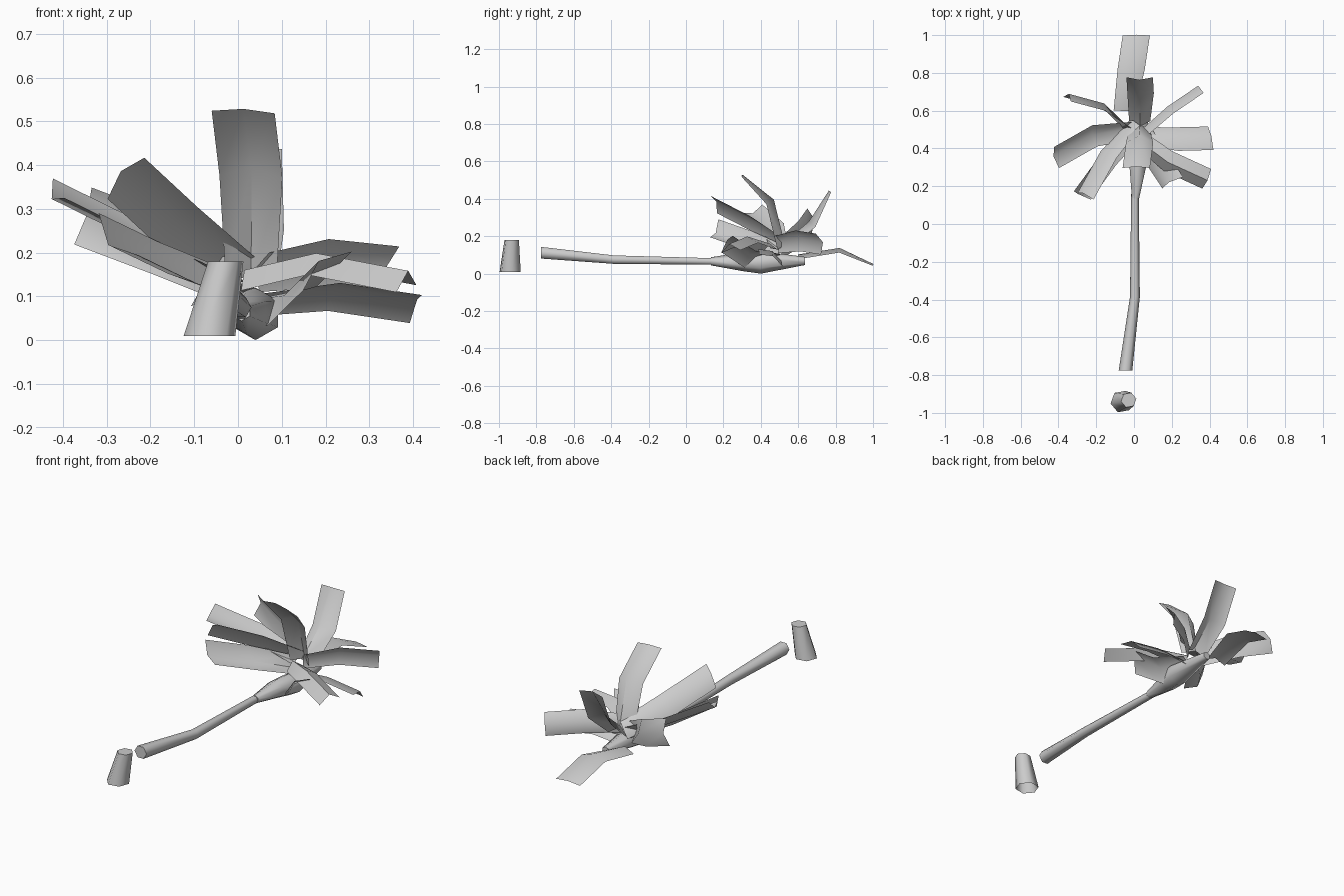
import bpy, math
from mathutils import Vector

if "Cube" in bpy.data.objects:
    bpy.data.objects.remove(bpy.data.objects["Cube"])


def make(name, verts, faces):
    me = bpy.data.meshes.new(name)
    me.from_pydata(verts, [], faces)
    me.update()
    ob = bpy.data.objects.new(name, me)
    bpy.context.collection.objects.link(ob)
    bpy.context.view_layer.objects.active = ob
    ob.select_set(True)
    bpy.ops.object.shade_smooth_by_angle(angle=math.radians(62))
    ob.select_set(False)
    return ob


def tube(name, rings, upright=False, turn=0.0, n=6):
    """Hexagonal tube through (x, y, z, radius) rings, along y or upright."""
    verts, faces = [], []
    for x, y, z, r in rings:
        for i in range(n):
            a = 2 * math.pi * i / n + math.radians(turn)
            c, s = r * math.cos(a), r * math.sin(a)
            verts.append((x + c, y + s, z) if upright else (x - c, y, z + s))
    for k in range(len(rings) - 1):
        for i in range(n):
            j = (i + 1) % n
            faces.append((k * n + i, k * n + j, (k + 1) * n + j, (k + 1) * n + i))
    last = (len(rings) - 1) * n
    if not upright:  # the stump is open underneath
        faces.append(tuple(reversed(range(n))))
    faces.append(tuple(range(last, last + n)))
    return make(name, verts, faces)


def frond(name, base, mid, tip, half, arch=0.03, tip_arch=None):
    """Arched leaf strip: spine points, half-width vector, raised middle."""
    pts = [Vector(p) for p in (base, mid, tip)]
    half = Vector(half)
    arches = (arch, arch, arch if tip_arch is None else tip_arch)
    verts, faces = [], []
    for k, p in enumerate(pts):
        along = pts[min(k + 1, 2)] - pts[max(k - 1, 0)]
        up = along.cross(half).normalized()
        if up.z < 0:
            up = -up
        w = half * (0.8, 1.0, 1.0)[k]
        lift = up * arches[k] / 2
        verts += [p - w - lift, p + lift, p + w - lift]
    for k in range(2):
        for i in range(2):
            a = k * 3 + i
            faces.append((a, a + 1, a + 4, a + 3))
    return make(name, verts, faces)


# Broken stump
tube("stump", [(-0.065, -0.94, 0.01, 0.06), (-0.028, -0.932, 0.18, 0.041)], upright=True, turn=10)

# Fallen trunk and swollen crown
tube("trunk", [(-0.045, -0.775, 0.112, 0.036), (0.005, -0.385, 0.075, 0.026),
               (0.005, 0.16, 0.065, 0.02)])
tube("crown", [(0.008, 0.135, 0.066, 0.022), (0.02, 0.3, 0.064, 0.05),
               (0.04, 0.4, 0.06, 0.06), (0.04, 0.635, 0.068, 0.022)], turn=30)

# Fronds around the crown
frond("frond_tip", (-0.05, 0.6, 0.09), (-0.015, 0.82, 0.125), (0.012, 1.0, 0.047), (0.072, 0, 0), 0.025, 0.01)
frond("frond_up_back", (0.03, 0.53, 0.14), (0.035, 0.675, 0.265), (0.03, 0.77, 0.44), (0.07, 0, 0), 0.045, 0.015)
frond("frond_up_front", (0.03, 0.51, 0.14), (0.03, 0.45, 0.385), (0.012, 0.3, 0.525), (0.072, 0, -0.003), 0.045, 0.01)
frond("frond_left_back", (-0.03, 0.5, 0.14), (-0.165, 0.625, 0.215), (-0.35, 0.675, 0.285), (0.02, -0.012, 0.065))
frond("frond_left", (0.0, 0.5, 0.14), (-0.215, 0.47, 0.235), (-0.418, 0.355, 0.335), (0.013, -0.056, -0.022), -0.03)
frond("frond_left_upper", (0.0, 0.54, 0.16), (-0.14, 0.375, 0.265), (-0.262, 0.155, 0.378), (0.042, -0.018, 0.047), 0.025)
frond("frond_left_lower", (0.0, 0.49, 0.11), (-0.15, 0.34, 0.165), (-0.285, 0.155, 0.23), (0.045, -0.022, -0.048), -0.035)
frond("frond_right_back", (0.05, 0.49, 0.16), (0.185, 0.61, 0.18), (0.347, 0.72, 0.163), (0.014, -0.014, 0.056))
frond("frond_right", (0.03, 0.47, 0.09), (0.22, 0.455, 0.11), (0.408, 0.46, 0.082), (0.014, -0.062, 0.032), 0.025)
frond("frond_right_front", (0.02, 0.45, 0.14), (0.18, 0.33, 0.178), (0.387, 0.235, 0.138), (0.023, 0.052, 0.008), 0.042)
frond("frond_right_lower", (0.04, 0.48, 0.08), (0.115, 0.34, 0.09), (0.195, 0.22, 0.17), (0.055, 0.03, 0.044))
